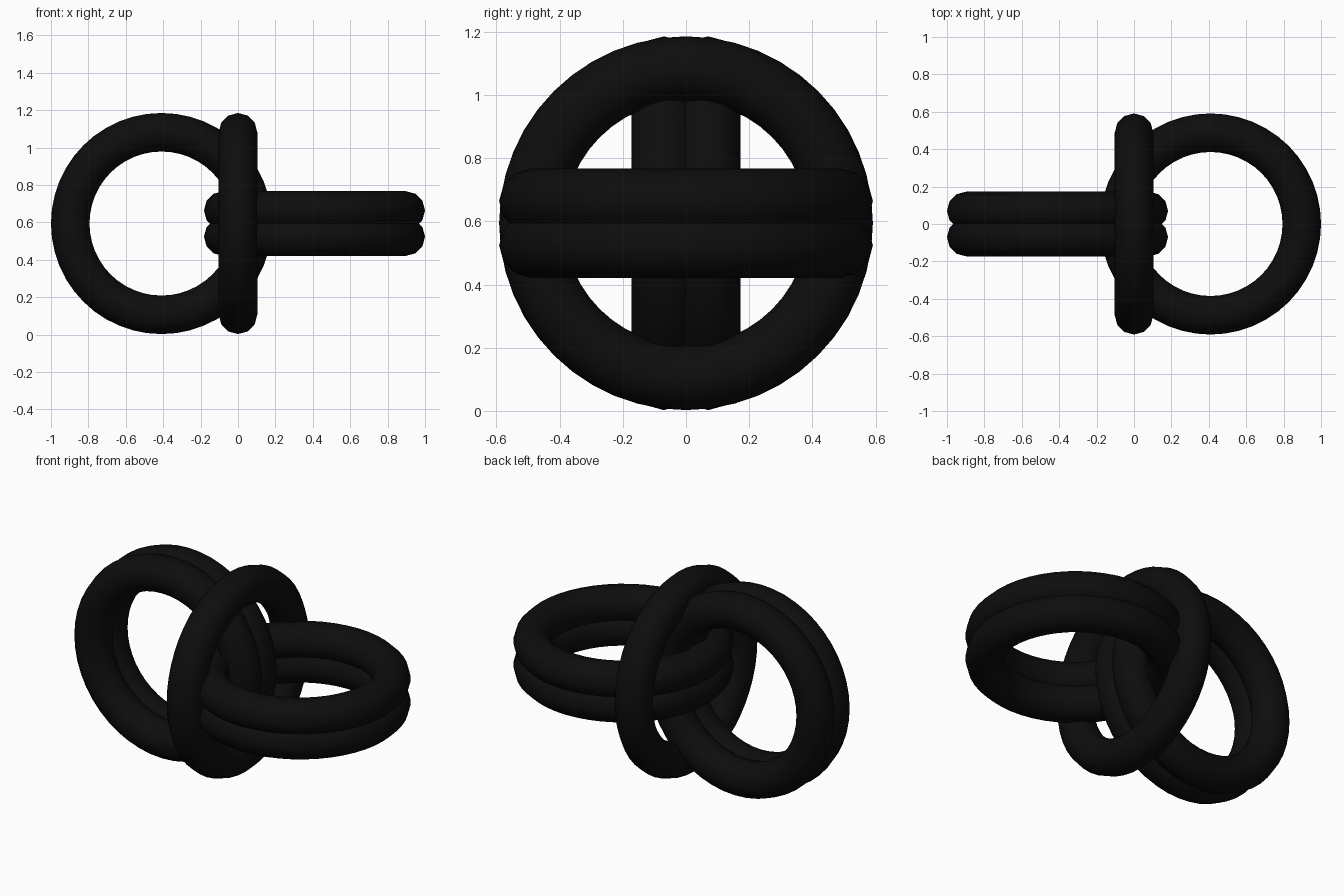
import bpy
from math import pi

if "Cube" in bpy.data.objects:
    bpy.data.objects.remove(bpy.data.objects["Cube"])

MAJOR, MINOR, MID, GAP = 0.488, 0.103, 0.594, 0.07


def ring(name, loc, rot):
    bpy.ops.mesh.primitive_torus_add(major_radius=MAJOR, minor_radius=MINOR,
                                     major_segments=48, minor_segments=12,
                                     location=loc, rotation=rot)
    ob = bpy.context.object
    ob.name = name
    ob.data.materials.append(black)
    bpy.ops.object.shade_smooth()
    return ob


black = bpy.data.materials.new("black")
black.diffuse_color = (0.004, 0.004, 0.004, 1)
black.use_nodes = True
black.node_tree.nodes["Principled BSDF"].inputs["Base Color"].default_value = black.diffuse_color

# Single connecting ring, standing across the chain
ring("centre_ring", (0, 0, MID), (0, pi / 2, 0))

# Doubled rings on either side: upright pair on the left, flat pair on the right
for side, label in ((-1, "a"), (1, "b")):
    ring("upright_ring_" + label, (-0.409, side * GAP, MID), (pi / 2, 0, 0))
    ring("flat_ring_" + label, (0.409, 0, MID + side * GAP), (0, 0, 0))
